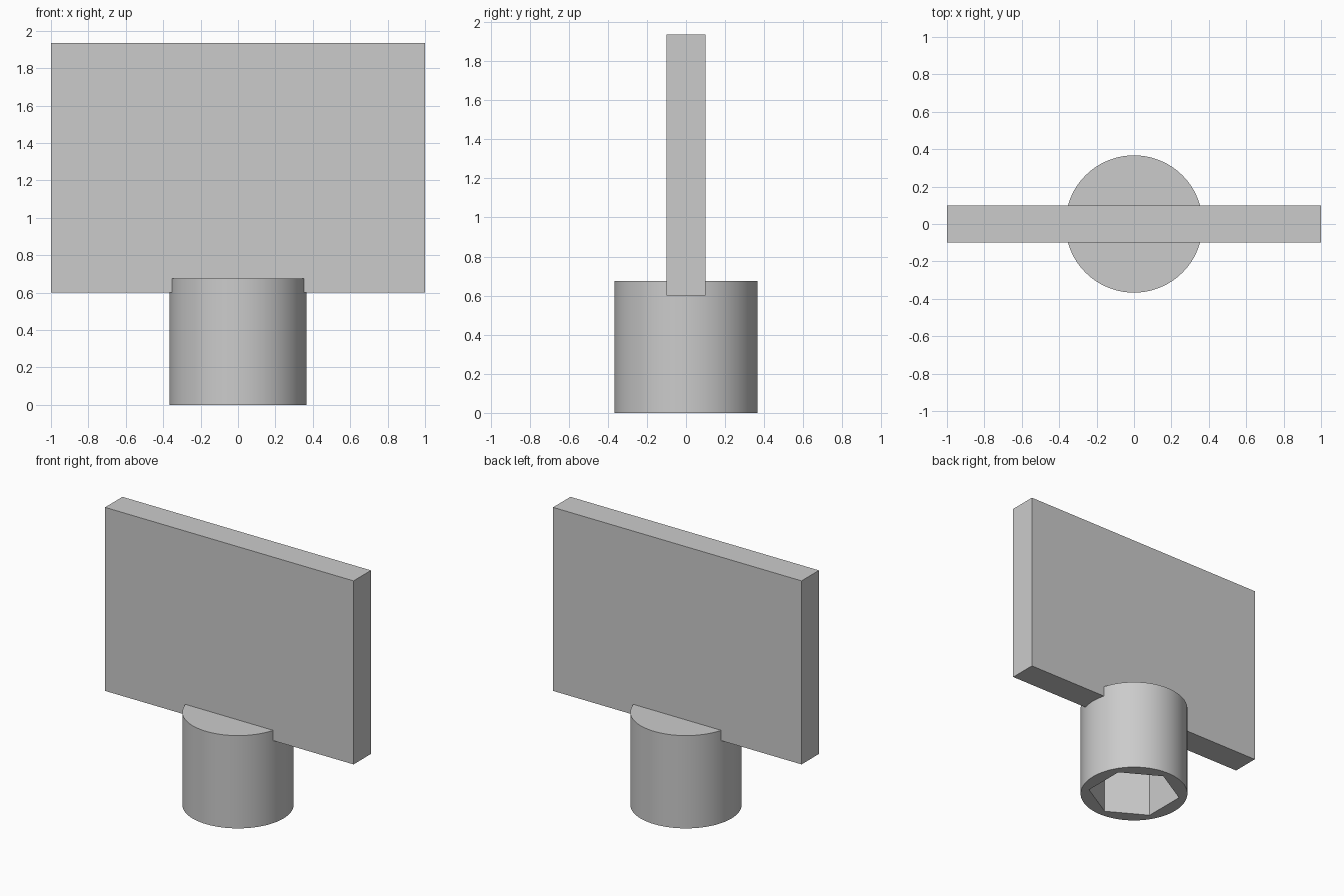
import bpy
import math

if "Cube" in bpy.data.objects:
    bpy.data.objects.remove(bpy.data.objects["Cube"], do_unlink=True)

RADIUS, HEIGHT = 0.367, 0.675
SOCKET_RADIUS, SOCKET_DEPTH = 0.314, 0.55
PLATE_BOTTOM, PLATE_TOP, PLATE_THICKNESS = 0.6, 1.935, 0.2

grey = bpy.data.materials.new("plain grey")
grey.use_nodes = True
color = (0.6, 0.6, 0.6, 1)
grey.diffuse_color = color
grey.node_tree.nodes["Principled BSDF"].inputs["Base Color"].default_value = color


def prism(name, sides, radius, bottom, top, turn=0):
    bpy.ops.mesh.primitive_cylinder_add(
        vertices=sides, radius=radius, depth=top - bottom,
        location=(0, 0, (bottom + top) / 2), rotation=(0, 0, turn))
    obj = bpy.context.object
    obj.name = name
    obj.data.materials.append(grey)
    return obj


# Hexagonal socket cutter, corners pointing front and back
cutter = prism("socket_cutter", 6, SOCKET_RADIUS, -SOCKET_DEPTH, SOCKET_DEPTH)
cutter.hide_render = True
cutter.hide_viewport = True

# Round base with the socket cut into its underside
base = prism("round_base", 96, RADIUS, 0, HEIGHT)
cut = base.modifiers.new("socket", 'BOOLEAN')
cut.operation = 'DIFFERENCE'
cut.solver = 'EXACT'
cut.object = cutter
bpy.ops.object.modifier_apply(modifier=cut.name)
bpy.ops.object.shade_smooth_by_angle(angle=math.radians(30))

# Upright rectangular plate
bpy.ops.mesh.primitive_cube_add(size=1, location=(0, 0, (PLATE_BOTTOM + PLATE_TOP) / 2))
plate = bpy.context.object
plate.name = "upright_plate"
plate.dimensions = (2, PLATE_THICKNESS, PLATE_TOP - PLATE_BOTTOM)
bpy.ops.object.transform_apply(location=False, rotation=False, scale=True)
plate.data.materials.append(grey)
